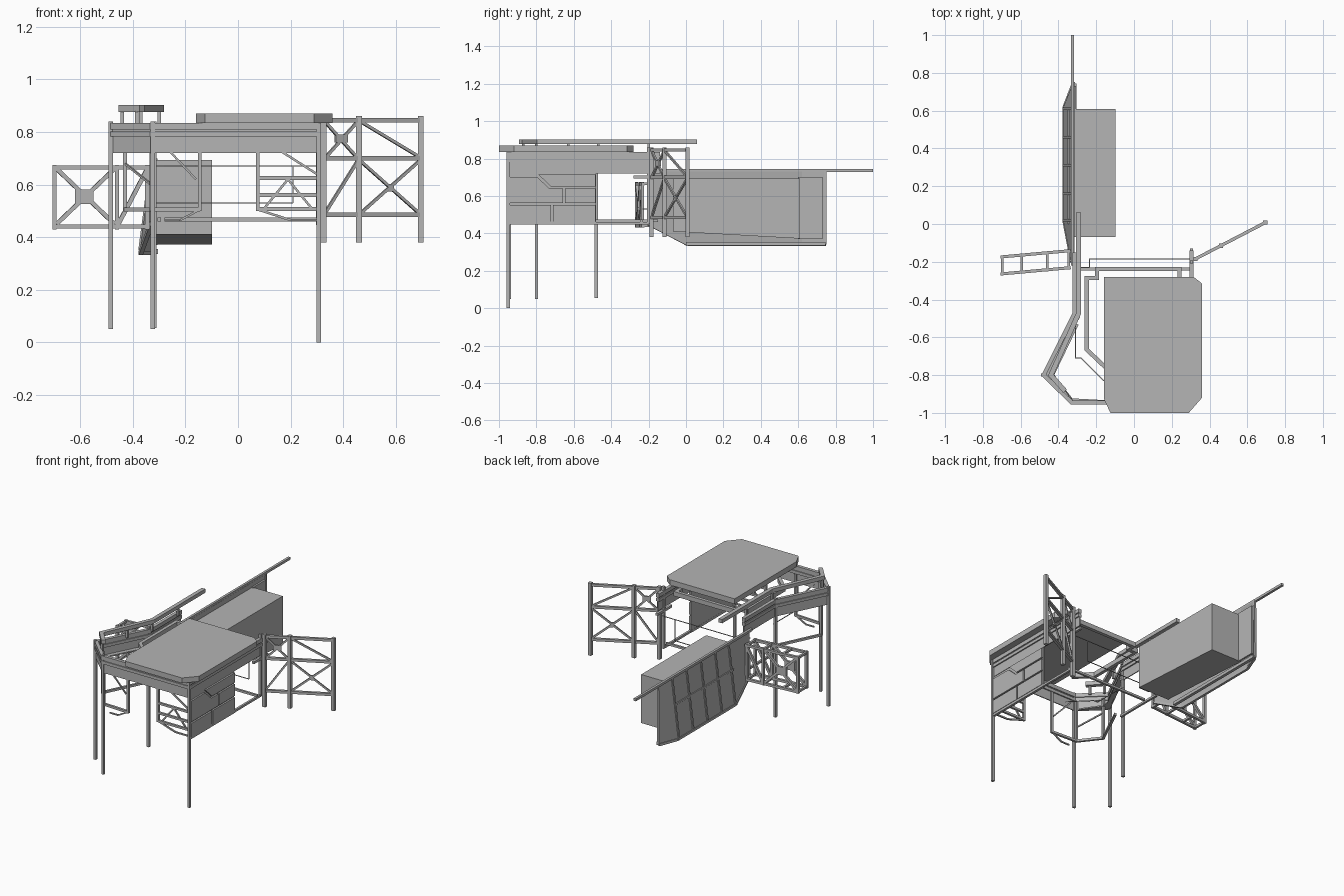
import bpy, bmesh
from mathutils import Vector as V

grey = bpy.data.materials.new("mid_grey")
grey.diffuse_color = (0.46, 0.46, 0.46, 1)

def finish(name, bm):
    bmesh.ops.recalc_face_normals(bm, faces=bm.faces)
    me = bpy.data.meshes.new(name)
    bm.to_mesh(me)
    bm.free()
    me.materials.append(grey)
    ob = bpy.data.objects.new(name, me)
    bpy.context.collection.objects.link(ob)
    return ob

def skin(bm, a, b):
    """Closed solid between two matching loops."""
    va, vb = [bm.verts.new(p) for p in a], [bm.verts.new(p) for p in b]
    n = len(a)
    bm.faces.new(va)
    bm.faces.new(vb[::-1])
    for i in range(n):
        bm.faces.new((va[i], vb[i], vb[(i + 1) % n], va[(i + 1) % n]))

def frame(name, segs, w=0.016, h=None):
    """Square bars along each (start, end) pair, as one object."""
    h = h or w
    bm = bmesh.new()
    for a, b in segs:
        a, b = V(a), V(b)
        d = (b - a).normalized()
        s = d.cross(V((0, 0, 1)))
        s = s.normalized() if s.length > 1e-3 else V((1, 0, 0))
        u = s.cross(d)
        q = [s * i * w / 2 + u * j * h / 2 for i, j in ((-1, -1), (1, -1), (1, 1), (-1, 1))]
        skin(bm, [a + o for o in q], [b + o for o in q])
    return finish(name, bm)

def slab(name, pts, z0, z1):
    bm = bmesh.new()
    skin(bm, [(x, y, z0) for x, y in pts], [(x, y, z1) for x, y in pts])
    return finish(name, bm)

def side_plate(name, pts, x0, x1):
    bm = bmesh.new()
    skin(bm, [(x0, y, z) for y, z in pts], [(x1, y, z) for y, z in pts])
    return finish(name, bm)

def ribbon(name, pts, z0, z1, t):
    """Mitred wall of thickness t along a plan path."""
    p = [V(q) for q in pts]
    L, R = [], []
    for i, q in enumerate(p):
        d0 = (q - p[i - 1]).normalized() if i else (p[1] - q).normalized()
        d1 = (p[i + 1] - q).normalized() if i < len(p) - 1 else d0
        n0, n1 = V((-d0.y, d0.x)), V((-d1.y, d1.x))
        m = (n0 + n1).normalized()
        m *= t / 2 / m.dot(n0)
        L.append(q + m)
        R.append(q - m)
    bm = bmesh.new()
    rows = [[bm.verts.new((l.x, l.y, z0)), bm.verts.new((r.x, r.y, z0)),
             bm.verts.new((r.x, r.y, z1)), bm.verts.new((l.x, l.y, z1))] for l, r in zip(L, R)]
    for a, b in zip(rows, rows[1:]):
        for k in range(4):
            bm.faces.new((a[k], a[(k + 1) % 4], b[(k + 1) % 4], b[k]))
    bm.faces.new(rows[0])
    bm.faces.new(rows[-1][::-1])
    return finish(name, bm)

# Roof slab with cut corners
slab("roof_slab", [(-0.125, -1), (0.29, -1), (0.36, -0.92), (0.36, -0.315),
                   (0.315, -0.28), (-0.16, -0.28), (-0.16, -0.925)], 0.835, 0.87)

# Outer fascia: recessed lower board, stepped bands with a groove between
outer = [(0.305, -0.14), (0.305, -0.945), (-0.33, -0.945), (-0.478, -0.8), (-0.315, -0.475), (-0.315, -0.15)]
for name, z0, z1, t in [("fascia_board", 0.72, 0.785, 0.006), ("fascia_band", 0.782, 0.802, 0.022),
                        ("fascia_groove", 0.8, 0.812, 0.01), ("fascia_cap", 0.81, 0.835, 0.022)]:
    ribbon(name, outer, z0, z1, t)

# Raised handrail on the left with stub posts
rail = [(-0.365, -0.885), (-0.44, -0.8), (-0.294, -0.475), (-0.294, 0.06)]
ribbon("upper_handrail", rail, 0.877, 0.902, 0.026)
frame("handrail_posts", [((x, y, 0.82), (x, y, 0.88)) for x, y in
      [(-0.385, -0.87), (-0.44, -0.8), (-0.37, -0.63), (-0.3, -0.47), (-0.3, -0.2)]], 0.014)

# Walkway soffit behind the left corner
slab("corner_soffit", [(-0.33, -0.945), (-0.475, -0.8), (-0.315, -0.48), (-0.285, -0.49),
                       (-0.42, -0.75), (-0.42, -0.8), (-0.345, -0.91)], 0.722, 0.73)

# Inner beams
inner = [(-0.15, -0.76), (-0.25, -0.665), (-0.25, -0.285), (-0.195, -0.285),
         (-0.195, -0.238), (0.24, -0.238), (0.24, -0.29)]
ribbon("inner_upper_beam", inner, 0.8, 0.83, 0.022)
frame("lower_cross_bar", [((-0.28, -0.238, 0.467), (0.31, -0.238, 0.467)),
                          ((0.305, -0.48, 0.455), (0.305, -0.2, 0.455)),
                          ((-0.3, -0.48, 0.467), (-0.3, -0.15, 0.467))], 0.014)

# Thin cables
cable = [(-0.31, -0.23), (-0.235, -0.23), (-0.235, -0.185), (0.21, -0.185)]
for z in (0.67, 0.53):
    ribbon("cable", cable, z - 0.002, z + 0.002, 0.004)
frame("cable_drop", [((0.21, -0.185, 0.53), (0.21, -0.185, 0.67)),
                     ((0.21, -0.185, 0.67), (0.3, -0.185, 0.67))], 0.004)
ribbon("corner_cable", [(-0.31, -0.47), (-0.31, -0.71), (-0.28, -0.71), (-0.16, -0.83)], 0.668, 0.672, 0.004)

# Legs
for x, y, z in [(0.308, -0.95, 0), (-0.325, -0.945, 0.05), (-0.484, -0.8, 0.05), (-0.318, -0.48, 0.055)]:
    frame("leg", [((x, y, z), (x, y, 0.84))], 0.017)

# Right wall with raised panels
side_plate("right_wall", [(-0.95, 0.45), (-0.48, 0.45), (-0.48, 0.73), (-0.95, 0.73)], 0.298, 0.305)
panels = [[(-0.94, 0.462), (-0.722, 0.462), (-0.722, 0.552), (-0.94, 0.552)],
          [(-0.712, 0.462), (-0.485, 0.462), (-0.485, 0.552), (-0.712, 0.552)],
          [(-0.94, 0.562), (-0.657, 0.562), (-0.657, 0.64), (-0.73, 0.64), (-0.795, 0.7), (-0.94, 0.7)],
          [(-0.647, 0.562), (-0.485, 0.562), (-0.485, 0.64), (-0.647, 0.64)],
          [(-0.722, 0.65), (-0.485, 0.65), (-0.485, 0.715), (-0.79, 0.715)]]
for p in panels:
    side_plate("right_wall_panel", p, 0.304, 0.316)
frame("right_wall_sill", [((0.305, -0.95, 0.455), (0.305, -0.48, 0.455))], 0.016)
frame("right_end_post", [((0.305, -0.2, 0.45), (0.305, -0.2, 0.86)),
                         ((0.305, -0.28, 0.7), (0.305, -0.13, 0.7))], 0.016)

# Front right braced frame
def f(x, z):
    return (x, -0.94, z)
frame("front_right_frame", [(f(0.075, 0.5), f(0.075, 0.79)), (f(0.075, 0.507), f(0.3, 0.507)),
      (f(0.075, 0.625), f(0.3, 0.625)), (f(0.075, 0.56), f(0.3, 0.56))], 0.014)
frame("front_right_braces", [(f(0.08, 0.78), f(0.3, 0.64)), (f(0.1, 0.51), f(0.19, 0.62)),
      (f(0.19, 0.62), f(0.28, 0.51)), (f(0.075, 0.505), f(0.2, 0.465)), (f(0.2, 0.465), f(0.3, 0.465))], 0.009)

# Front left and corner railing
low = [(-0.145, -0.94), (-0.33, -0.93), (-0.43, -0.8), (-0.3, -0.53)]
ribbon("corner_lower_rail", low, 0.498, 0.513, 0.014)
frame("corner_posts", [((x, y, 0.5), (x, y, 0.78)) for x, y in low[:3]], 0.014)
frame("corner_braces", [(f(-0.31, 0.78), f(-0.16, 0.62)), (f(-0.145, 0.505), f(-0.22, 0.465)),
      (f(-0.22, 0.465), f(-0.28, 0.465)), ((-0.43, -0.8, 0.68), (-0.33, -0.93, 0.6))], 0.008)

# Right gate truss, swung outwards
def g(x, z):
    return (x, -0.185 + (x - 0.325) * 0.52, z)
frame("right_gate_posts", [(g(x, 0.38), g(x, 0.86)) for x in (0.325, 0.46, 0.695)], 0.022)
frame("right_gate_rails", [(g(0.325, z), g(0.695, z)) for z in (0.845, 0.7, 0.485)], 0.017)
frame("right_gate_braces", [(g(0.33, 0.84), g(0.455, 0.7)), (g(0.33, 0.7), g(0.455, 0.84)),
      (g(0.33, 0.49), g(0.455, 0.69)), (g(0.465, 0.84), g(0.69, 0.705)),
      (g(0.465, 0.69), g(0.69, 0.49)), (g(0.465, 0.49), g(0.69, 0.69))], 0.011)
frame("right_gate_plates", [(g(0.37, 0.775), g(0.415, 0.775)), (g(0.57, 0.588), g(0.59, 0.588))], 0.012, 0.03)

# Left box truss: two matching sides joined by rungs
stations = (-0.698, -0.595, -0.46, -0.345)
def t(x, z, s):
    return (x, (-0.142 if s else -0.232) + (x + 0.345) * 0.09, z)
for s in (0, 1):
    frame("left_truss_side", [(t(-0.705, z, s), t(-0.335, z, s)) for z in (0.44, 0.665)] +
          [(t(x, 0.43, s), t(x, 0.675, s)) for x in (stations[0], stations[2], stations[3])], 0.016)
    frame("left_truss_braces", [(t(-0.69, 0.45, s), t(-0.47, 0.66, s)), (t(-0.69, 0.66, s), t(-0.47, 0.45, s)),
          (t(-0.455, 0.45, s), t(-0.345, 0.66, s))], 0.016)
    frame("left_truss_plate", [(t(-0.62, 0.553, s), t(-0.55, 0.553, s))], 0.016, 0.055)
frame("left_truss_rungs", [(t(x, z, 0), t(x, z, 1)) for x in stations for z in (0.44, 0.665)], 0.014)

# Left side wall: leaning sheet that swings out towards the bottom
top = [(-0.32, 0.745, 0.73), (-0.32, 0.62, 0.73), (-0.32, 0.0, 0.73), (-0.32, -0.2, 0.73)]
bot = [(-0.322, 0.745, 0.34), (-0.37, 0.62, 0.34), (-0.37, 0.01, 0.34), (-0.33, -0.2, 0.45)]
bm = bmesh.new()
T, B = [bm.verts.new(p) for p in top], [bm.verts.new(p) for p in bot]
for i in range(3):
    bm.faces.new((T[i], T[i + 1], B[i + 1], B[i]))
wall = finish("left_side_wall", bm)
m = wall.modifiers.new("thickness", "SOLIDIFY")
m.thickness, m.offset = 0.008, 0

# Wall ribs, mid rail, sill and long top pole
def w(y, k):
    return (-0.323 - 0.05 * k, y, 0.73 - 0.38 * k)
ribs = [(w(y, 0), w(y, 1)) for y in (0.02, 0.16, 0.31, 0.46, 0.61)]
frame("left_wall_ribs", ribs + [(w(0.0, 0.45), w(0.61, 0.45)), (top[0], bot[0])], 0.013)
frame("left_wall_sill", list(zip(bot, bot[1:])), 0.016)
frame("left_wall_base", [((-0.315, 0.0, 0.345), (-0.315, 0.745, 0.345))], 0.02)
frame("left_wall_inner_panel", [((-0.312, 0.6, 0.535), (-0.312, 0.73, 0.535))], 0.012, 0.33)
frame("left_top_pole", [((-0.325, -0.22, 0.735), (-0.325, 1.0, 0.735))], 0.016)

# Storage box on the inner side of the wall, underside sloping down to the back
side_plate("storage_box", [(-0.07, 0.41), (0.61, 0.372), (0.61, 0.693), (-0.07, 0.693)], -0.325, -0.099)
